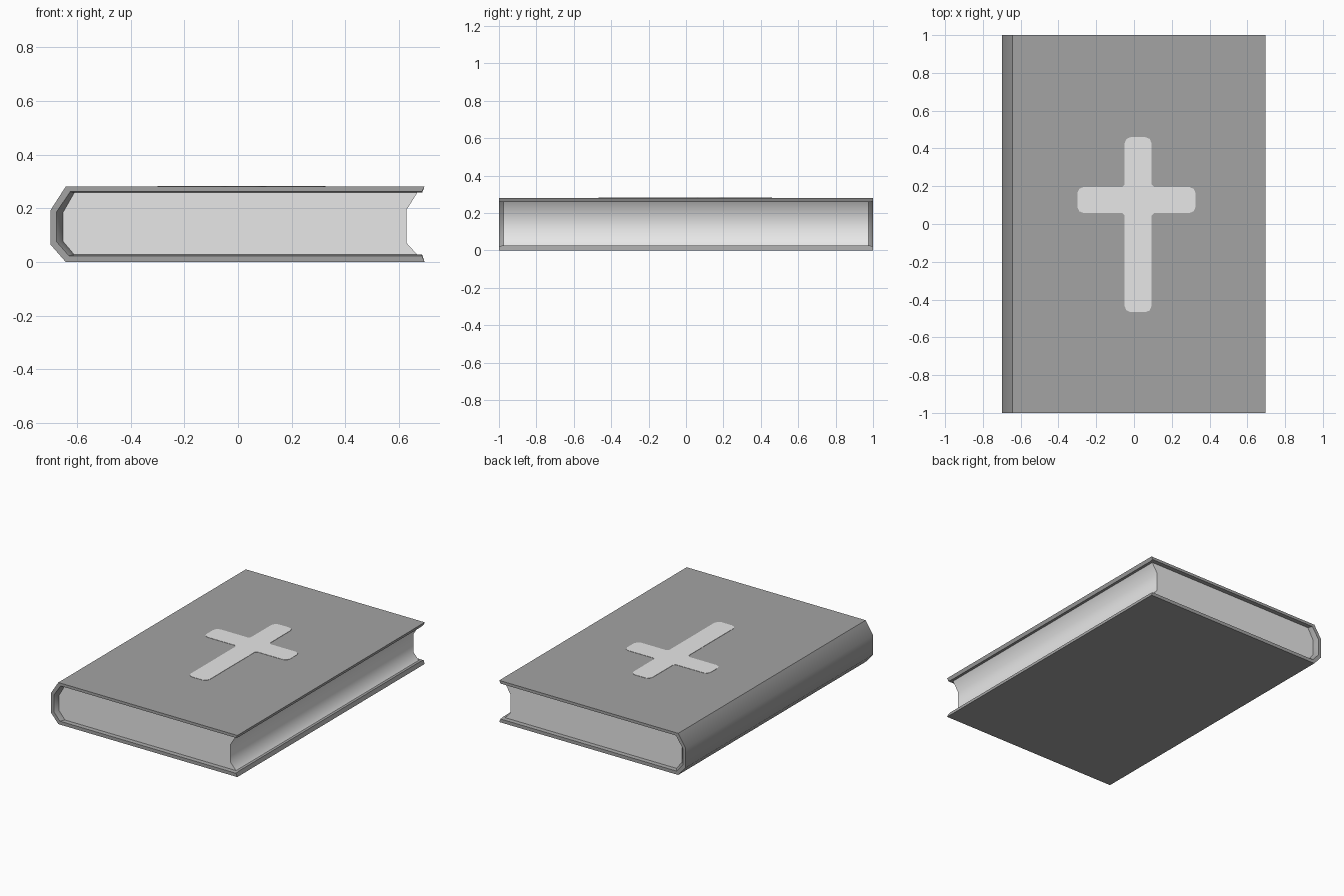
import bpy, bmesh, math

if "Cube" in bpy.data.objects:
    bpy.data.objects.remove(bpy.data.objects["Cube"])


def material(name, value):
    m = bpy.data.materials.new(name)
    m.diffuse_color = (value, value, value, 1)
    m.use_nodes = True
    m.node_tree.nodes["Principled BSDF"].inputs["Base Color"].default_value = m.diffuse_color
    return m


cover_grey = material("cover grey", 0.37)
paper_grey = material("pale paper", 0.8)


def finish(name, bm, mat):
    """Turn a bmesh into a named object, smooth across gentle angles."""
    bmesh.ops.recalc_face_normals(bm, faces=bm.faces)
    mesh = bpy.data.meshes.new(name)
    bm.to_mesh(mesh)
    bm.free()
    mesh.materials.append(mat)
    ob = bpy.data.objects.new(name, mesh)
    bpy.context.collection.objects.link(ob)
    bpy.ops.object.select_all(action='DESELECT')
    ob.select_set(True)
    bpy.context.view_layer.objects.active = ob
    bpy.ops.object.shade_smooth_by_angle(angle=math.radians(45))
    return ob


def loft(bm, sections):
    """Bridge closed (x, z) outlines placed at successive y; return the rings."""
    rings = [[bm.verts.new((x, y, z)) for x, z in pts] for y, pts in sections]
    n = len(rings[0])
    for a, b in zip(rings, rings[1:]):
        for i in range(n):
            j = (i + 1) % n
            bm.faces.new((a[i], a[j], b[j], b[i]))
    return rings


# Profiles run from the upper fore-edge round the spine to the lower fore-edge
outer = [(0.695, 0.281), (-0.642, 0.281), (-0.698, 0.194),
         (-0.698, 0.064), (-0.642, 0.0), (0.695, 0.0)]
inner = [(0.686, 0.262), (-0.625, 0.262), (-0.676, 0.187),
         (-0.676, 0.075), (-0.63, 0.023), (0.686, 0.023)]
spine = [(-0.61, 0.258), (-0.653, 0.183), (-0.653, 0.078), (-0.61, 0.027)]
seat = [(0.686, 0.258)] + spine + [(0.686, 0.027)]
fore_edge = [(0.668, 0.027), (0.628, 0.071), (0.628, 0.194), (0.668, 0.258)]

# Cover: C-shaped shell whose inside tapers in to meet the pages
bm = bmesh.new()
rings = loft(bm, [(y, outer + p[::-1]) for y, p in
                  ((-1, inner), (-0.975, seat), (0.975, seat), (1, inner))])
for r in (rings[0], rings[-1]):
    for i in range(5):
        bm.faces.new((r[i], r[i + 1], r[10 - i], r[11 - i]))
finish("cover", bm, cover_grey)

# Page block with hollow fore-edge
bm = bmesh.new()
rings = loft(bm, [(y, spine + fore_edge) for y in (-0.975, 0.975)])
for r in rings:
    bm.faces.new(r)
finish("pages", bm, paper_grey)

# Cross inlay: thin plate with rounded outer corners and tiny inner fillets
x0, x1, x2, x3 = -0.30, -0.05, 0.093, 0.326
y0, y1, y2, y3 = -0.467, 0.058, 0.196, 0.46
outline = [(x1, y0), (x2, y0), (x2, y1), (x3, y1), (x3, y2), (x2, y2),
           (x2, y3), (x1, y3), (x1, y2), (x0, y2), (x0, y1), (x1, y1)]
bm = bmesh.new()
verts = [bm.verts.new((x, y, 0.279)) for x, y in outline]
bm.faces.new(verts)
notches = [verts[i] for i in (2, 5, 8, 11)]
tips = [v for v in verts if v not in notches]
for group, size, segs in ((tips, 0.033, 2), (notches, 0.013, 1)):
    bmesh.ops.bevel(bm, geom=group, offset=size, offset_type='OFFSET',
                    segments=segs, profile=0.5, affect='VERTICES')
top = bmesh.ops.extrude_face_region(bm, geom=bm.faces[:])["geom"]
bmesh.ops.translate(bm, vec=(0, 0, 0.004),
                    verts=[g for g in top if isinstance(g, bmesh.types.BMVert)])
finish("cross_inlay", bm, paper_grey)
